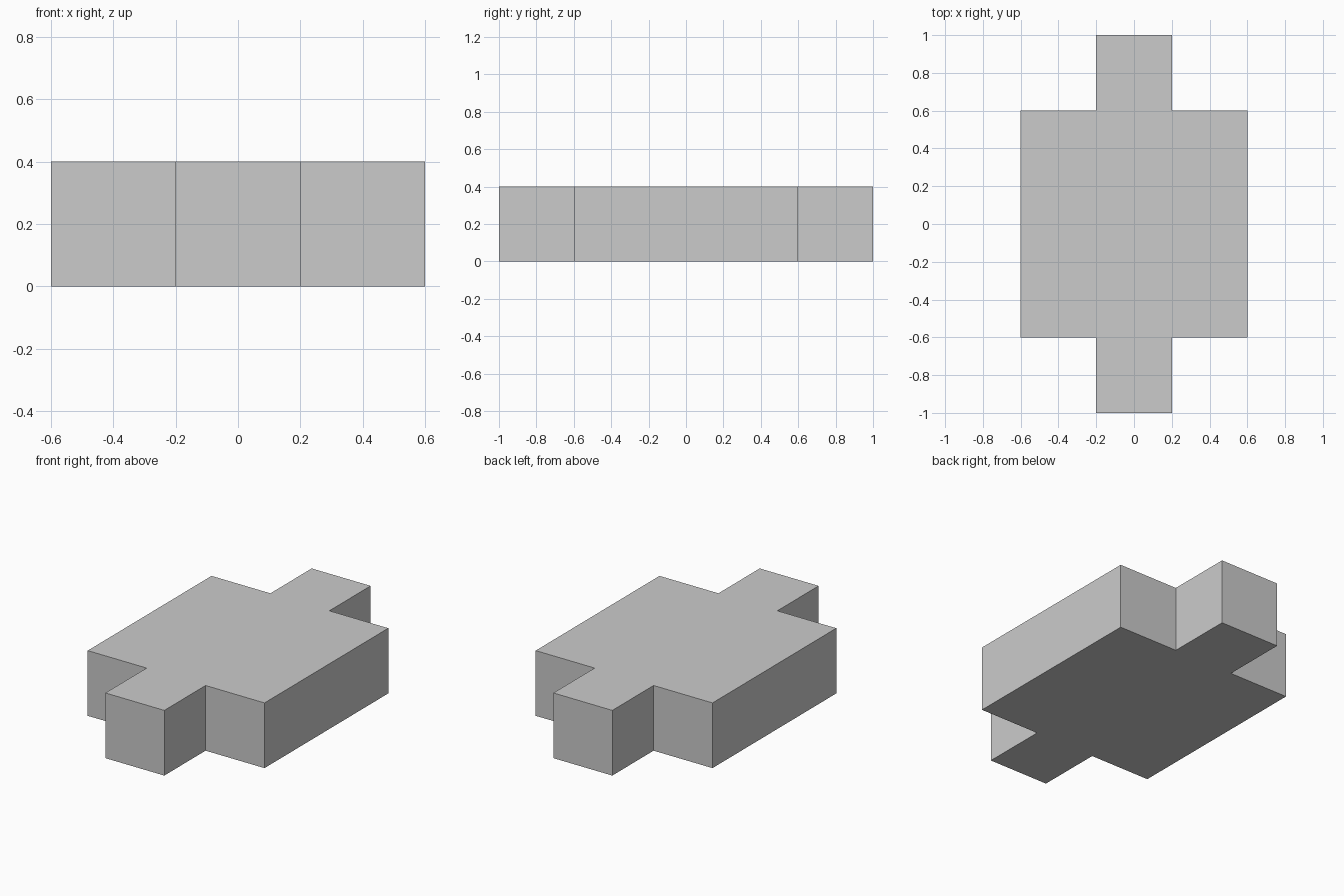
import bpy
import bmesh

if "Cube" in bpy.data.objects:
    bpy.data.objects.remove(bpy.data.objects["Cube"])

HEIGHT = 0.4

# Plan outline: one quarter (x > 0, y < 0), mirrored to the other three
quarter = [(0.2, -1.0), (0.2, -0.6), (0.6, -0.6)]
right = quarter + [(x, -y) for x, y in reversed(quarter)]
outline = right + [(-x, y) for x, y in reversed(right)]

# Slab with a tab at each end: outline extruded upwards
bm = bmesh.new()
base = bm.faces.new([bm.verts.new((x, y, 0)) for x, y in outline])
extruded = bmesh.ops.extrude_face_region(bm, geom=[base], use_keep_orig=True)
top_verts = [g for g in extruded["geom"] if isinstance(g, bmesh.types.BMVert)]
bmesh.ops.translate(bm, verts=top_verts, vec=(0, 0, HEIGHT))
bmesh.ops.recalc_face_normals(bm, faces=bm.faces[:])

mesh = bpy.data.meshes.new("tabbed_slab")
bm.to_mesh(mesh)
bm.free()
slab = bpy.data.objects.new("tabbed_slab", mesh)
bpy.context.collection.objects.link(slab)
